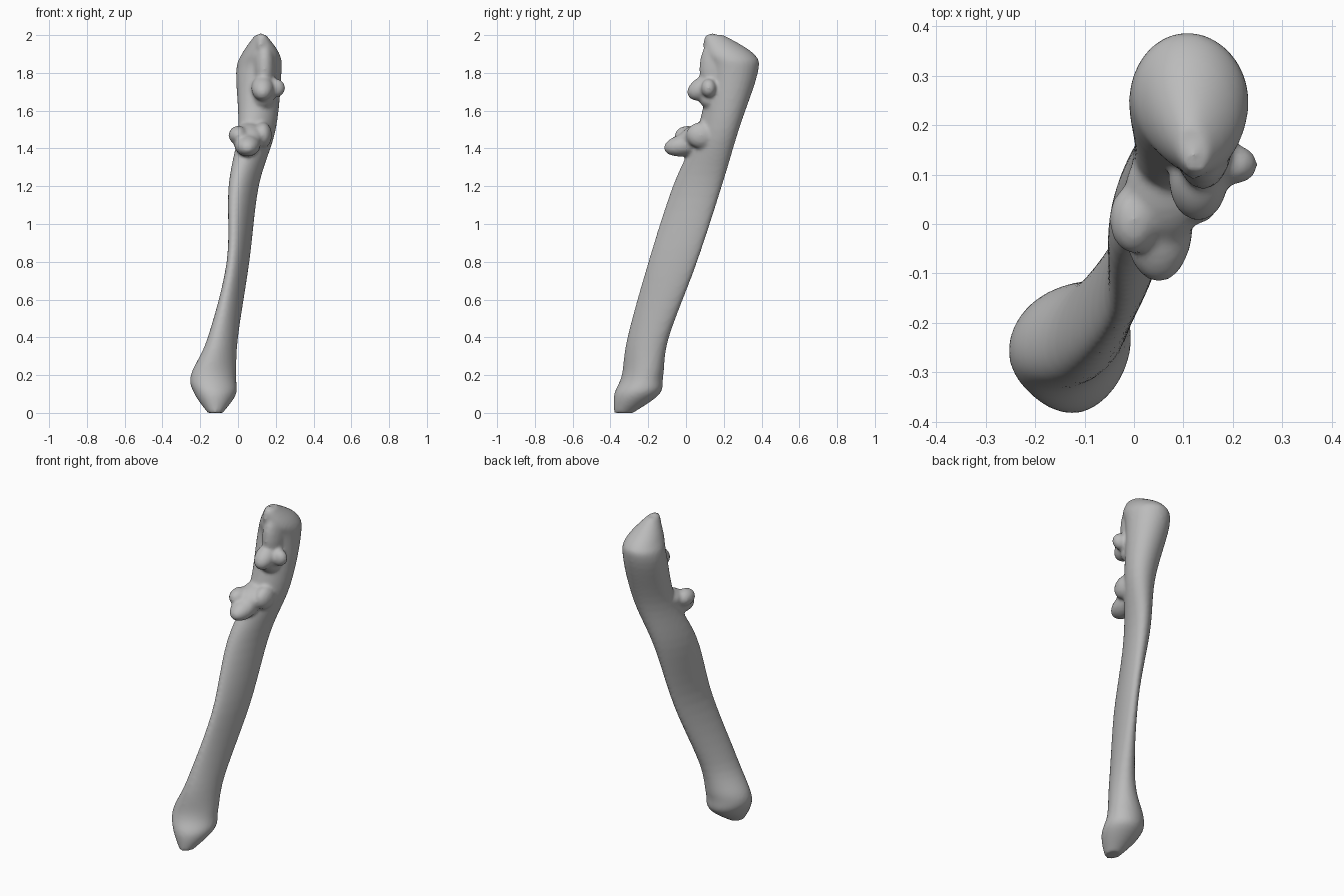
import bpy, bmesh
from math import sin, cos, pi, tau
from mathutils import Matrix, Euler, Vector

cube = bpy.data.objects.get("Cube")
if cube:
    bpy.data.objects.remove(cube)

bone = bpy.data.materials.new("bone grey")
bone.use_nodes = True
grey = (0.5, 0.5, 0.5, 1)
bone.diffuse_color = grey
bone.node_tree.nodes["Principled BSDF"].inputs["Base Color"].default_value = grey

bm = bmesh.new()
sides = 32
steps = 6


def spline(before, start, end, after, t):
    """Smooth curve from start to end, guided by the neighbouring keys."""
    slope_in = (end - before) / 2
    slope_out = (after - start) / 2
    ease = t * t * (3 - 2 * t)
    return (start.lerp(end, ease)
            + slope_in * t * (1 - t) ** 2
            - slope_out * t * t * (1 - t))


def oval(key):
    """Slanted level oval; the slant is strongest halfway along the shaft."""
    x, y, z, half_width, half_depth = key
    skew = 0.6 * sin(pi * z / 1.8)
    angles = [tau * i / sides for i in range(sides)]
    return [bm.verts.new((x + half_width * cos(a - skew),
                          y + half_depth * sin(a), z)) for a in angles]


def loft(keys):
    """Skin a smooth tube through the key sections and cap both ends."""
    keys = [Vector(k) for k in keys]
    padded = [keys[0]] + keys + [keys[-1]]
    rings = []
    for group in zip(padded, padded[1:], padded[2:], padded[3:]):
        rings += [oval(spline(*group, s / steps)) for s in range(steps)]
    rings.append(oval(keys[-1]))
    for low, high in zip(rings, rings[1:]):
        for i in range(sides):
            j = (i + 1) % sides
            bm.faces.new((low[i], low[j], high[j], high[i]))
    bm.faces.new(rings[0][::-1])
    bm.faces.new(rings[-1])


def knob(centre, radii, tilt=0):
    """Rounded lump, tilted about the x axis."""
    placement = Matrix.LocRotScale(Vector(centre), Euler((tilt, 0, 0)), Vector(radii))
    bmesh.ops.create_icosphere(bm, subdivisions=3, radius=1, matrix=placement)


# Shaft, from the flared lower end up to the rounded elbow end:
# centre x, y, z, then half width and half depth
loft([
    (-0.12, -0.33, 0, 0.04, 0.05),
    (-0.12, -0.26, 0.1, 0.11, 0.12),
    (-0.13, -0.23, 0.2, 0.12, 0.11),
    (-0.08, -0.2, 0.4, 0.08, 0.11),
    (0, -0.07, 0.8, 0.06, 0.13),
    (0.03, 0.06, 1.2, 0.08, 0.13),
    (0.1, 0.17, 1.5, 0.1, 0.11),
    (0.11, 0.25, 1.8, 0.12, 0.13),
    (0.12, 0.23, 1.9, 0.1, 0.13),
    (0.12, 0.15, 2, 0.03, 0.05),
])

# Narrow crest and its tip on the front of the elbow end
knob((0.14, 0.17, 1.82), (0.06, 0.1, 0.17))
knob((0.12, 0.14, 1.95), (0.03, 0.05, 0.06))

# Hooked beak above the notch, with its underside and side lobe
knob((0.13, 0.09, 1.72), (0.06, 0.09, 0.06), tilt=0.5)
knob((0.13, 0.13, 1.66), (0.06, 0.06, 0.05))
knob((0.2, 0.12, 1.72), (0.05, 0.04, 0.05))

# Shelf below the notch, with its rise and corner lobes
knob((0.05, 0, 1.42), (0.07, 0.12, 0.06), tilt=0.2)
knob((0.06, 0.06, 1.47), (0.08, 0.11, 0.06), tilt=0.4)
knob((0, 0.01, 1.47), (0.05, 0.07, 0.05))
knob((0.13, 0.08, 1.47), (0.05, 0.08, 0.07))

bmesh.ops.recalc_face_normals(bm, faces=bm.faces)
mesh = bpy.data.meshes.new("forearm_bone")
bm.to_mesh(mesh)
bm.free()
mesh.materials.append(bone)
obj = bpy.data.objects.new("forearm_bone", mesh)
bpy.context.collection.objects.link(obj)

# Fuse the parts into one smooth surface
fuse = obj.modifiers.new("fuse", 'REMESH')
fuse.mode = 'VOXEL'
fuse.voxel_size = 0.01
fuse.use_smooth_shade = True
soften = obj.modifiers.new("soften", 'SMOOTH')
soften.factor = 0.5
soften.iterations = 6
